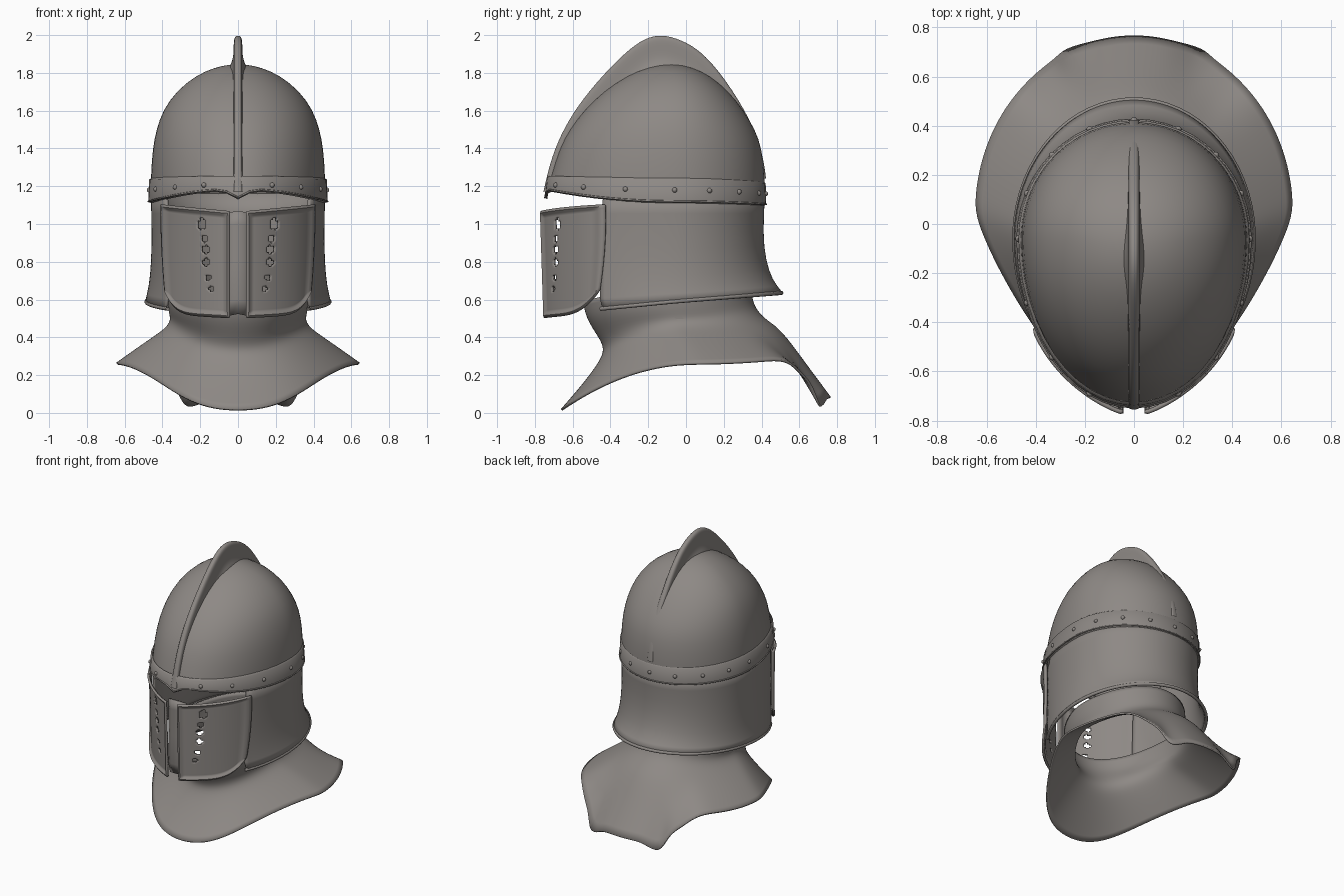
import bpy, bmesh, math
from mathutils import Vector

cube = bpy.data.objects.get("Cube")
if cube:
    bpy.data.objects.remove(cube)

steel = bpy.data.materials.new("worn grey steel")
steel.use_nodes = True
STEEL = (0.27, 0.25, 0.235, 1)
steel.diffuse_color = STEEL
bsdf = steel.node_tree.nodes["Principled BSDF"]
bsdf.inputs["Base Color"].default_value = STEEL
bsdf.inputs["Roughness"].default_value = 0.6


def finish(name, verts, faces, subdiv=0, thick=0.0, mirror=False):
    mesh = bpy.data.meshes.new(name)
    mesh.from_pydata(verts, [], faces)
    bm = bmesh.new()
    bm.from_mesh(mesh)
    loose = [v for v in bm.verts if not v.link_faces]
    bmesh.ops.delete(bm, geom=loose, context='VERTS')
    bmesh.ops.recalc_face_normals(bm, faces=bm.faces)
    bm.to_mesh(mesh)
    bm.free()
    ob = bpy.data.objects.new(name, mesh)
    bpy.context.collection.objects.link(ob)
    mesh.materials.append(steel)
    if mirror:
        ob.modifiers.new("Mirror", 'MIRROR')
    if subdiv:
        m = ob.modifiers.new("Subdivision", 'SUBSURF')
        m.levels = m.render_levels = subdiv
    if thick:
        m = ob.modifiers.new("Thickness", 'SOLIDIFY')
        m.thickness, m.offset = thick, 0
    bpy.ops.object.select_all(action='DESELECT')
    ob.select_set(True)
    bpy.context.view_layer.objects.active = ob
    bpy.ops.object.shade_smooth_by_angle(angle=math.radians(50))
    return ob


def ring(rx, yf, yb, zf, zs, zb, yc=-0.06, start=0, n=48, power=2, pinch=0):
    """Egg-shaped ring; front, side and back heights differ; start opens the
    front, pinch flattens the two front quarters."""
    pts = []
    for i in range(n + (start > 0)):
        t = math.radians(start + (360 - 2 * start) * i / n)
        c, s = math.cos(t), math.sin(t)
        y, z = (yf, zf) if c > 0 else (yb, zb)
        k = abs(c)
        x = rx * s * (1 - pinch * 2 * abs(s) * max(0, c))
        pts.append(Vector((x, yc + (y - yc) * k, zs + (z - zs) * k ** power)))
    return pts


def loft(name, rings, closed=True, cap=False, **kw):
    n = len(rings[0])
    verts = [p for r in rings for p in r]
    faces = []
    for a in range(len(rings) - 1):
        for i in range(n if closed else n - 1):
            j = (i + 1) % n
            faces.append((a * n + i, a * n + j, a * n + n + j, a * n + n + i))
    if cap:
        faces.append(tuple(range(len(verts) - n, len(verts))))
    return finish(name, verts, faces, **kw)


def tube(name, pts, radius, closed=True):
    """Rolled edge: a small octagon swept along a path."""
    n, rings = len(pts), []
    for i, p in enumerate(pts):
        a = pts[(i - 1) % n] if closed or i else p
        b = pts[(i + 1) % n] if closed or i < n - 1 else p
        d = (b - a).normalized()
        side = d.cross(Vector((0, 0, 1))).normalized()
        up = side.cross(d)
        rings.append([p + radius * (side * math.cos(k * math.pi / 4) + up * math.sin(k * math.pi / 4))
                      for k in range(8)])
    if closed:
        rings.append(rings[0])
    return loft(name, rings)


# Skull dome: height, half width, front y, back y
dome = [(1.14, .455, -.725, .412), (1.25, .457, -.71, .412), (1.4, .447, -.665, .397),
        (1.5, .427, -.61, .36), (1.6, .393, -.535, .3), (1.7, .322, -.43, .22),
        (1.78, .222, -.31, .125), (1.825, .12, -.2, .03), (1.84, .03, -.11, -.05)]
loft("skull_dome", [ring(rx, f, b, z + .05 * (z < 1.2), z, z, yc=-.06 - .02 * (z > 1.8))
                    for z, rx, f, b in dome], cap=True, subdiv=1, thick=.012)

# Neck guard around the sides and back, with a flared foot
guard = [ring(.455, -.735, .412, 1.16, 1.16, 1.16, start=55),
         ring(.45, -.735, .40, .95, .95, .95, start=55),
         ring(.453, -.725, .415, .78, .79, .81, start=54),
         ring(.465, -.7, .45, .64, .67, .70, start=52),
         ring(.485, -.67, .505, .53, .59, .635, start=50, power=1)]
loft("neck_guard", guard, closed=False, subdiv=1, thick=.014)
tube("neck_guard_rim", guard[-1], .011, closed=False)

# Riveted brow band, dipping to a point over the nose
band = [ring(.458, -.725, .412, 1.255, 1.245, 1.225), ring(.47, -.738, .422, 1.245, 1.235, 1.215),
        ring(.474, -.746, .424, 1.185, 1.12, 1.105), ring(.46, -.735, .412, 1.175, 1.11, 1.095)]
for r in band[2:]:
    r[0].z -= .045
    for i in (1, -1):
        r[i].z -= .012
loft("brow_band", band)
tube("brow_band_lower_rim", band[2], .005)
rivet_verts, rivet_faces = [], []
middle = ring(.47, -.741, .421, 1.21, 1.18, 1.16)
for p in middle[3:46:3]:
    bm = bmesh.new()
    bmesh.ops.create_uvsphere(bm, u_segments=10, v_segments=6, radius=.014)
    base = len(rivet_verts)
    rivet_verts += [v.co + p for v in bm.verts]
    rivet_faces += [[base + v.index for v in f.verts] for f in bm.faces]
    bm.free()
finish("brow_band_rivets", rivet_verts, rivet_faces)

# Crest: thin ridge over the dome with a flared root
path = [(-.755, 1.17), (-.738, 1.25), (-.7, 1.39), (-.625, 1.55), (-.515, 1.705), (-.36, 1.875),
        (-.24, 1.975), (-.15, 2.004), (-.06, 1.99), (.07, 1.93), (.205, 1.775), (.345, 1.55),
        (.408, 1.37), (.424, 1.24)]
sections = []
for i, (y, z) in enumerate(path):
    outer = Vector((0, y, z))
    inward = (Vector((0, -.1, 1.3)) - outer).normalized()
    depth = .05 + .14 * math.sin(math.pi * i / (len(path) - 1))
    half = [(.06, 1), (.03, .76), (.023, .5), (.023, .12), (.014, 0)]
    line = half + [(-w, d) for w, d in reversed(half)]
    sections.append([outer + inward * depth * d + Vector((w, 0, 0)) for w, d in line])
loft("crest", sections, subdiv=2)

# Pair of pierced visor plates with raised borders
NU, NV = 36, 60
holes = [(.19, 1.0, .02, .03), (.175, .92, .016, .018), (.17, .865, .022, .02), (.168, .8, .018, .02),
         (.155, .715, .013, .016), (.14, .655, .014, .016)]


def plate_point(u, v):
    x = .043 + u * (.355 - .02 * (1 - v) ** 2)
    bottom = .505 + .02 * u + .13 * u ** 7
    z = bottom + (1.065 + .035 * u - bottom) * v
    y = -.05 - .71 * math.sqrt(1 - (x / .468) ** 2) + .018 * (1 - v) + .02 * math.sin(math.pi * u)
    edge = min(u, 1 - u, 1.6 * v, 1.6 * (1 - v))
    lift = .014 * max(0, 1 - abs(edge - .025) / .05)
    normal = Vector((x / .22, (y + .05) / .5, 0)).normalized()
    return Vector((x, y, z)) + normal * lift


verts = [plate_point(i / NU, j / NV) for j in range(NV + 1) for i in range(NU + 1)]
faces = []
for j in range(NV):
    for i in range(NU):
        a = j * (NU + 1) + i
        c = (verts[a] + verts[a + NU + 2]) / 2
        if all(((c.x - x) / rx) ** 2 + ((c.z - z) / rz) ** 2 > 1 for x, z, rx, rz in holes):
            faces.append((a, a + 1, a + NU + 2, a + NU + 1))
finish("visor_plates", verts, faces, thick=.014, mirror=True)

# Nose bar behind the gap, with a ridge down the middle
bar = [[Vector((x, y + .02 * (z < .6), z - abs(x) * .2)) for x, y in
        ((-.07, -.7), (-.03, -.715), (0, -.725), (.03, -.715), (.07, -.7))]
       for z in (.525, .6, .8, 1.0, 1.07)]
loft("nose_bar", bar, closed=False, thick=.012)

# Gorget: collar tucked under the guard, waist, and a skirt with a hooked rear flap
skirt = [ring(.37, -.54, .33, .59, .66, .71, yc=-.08), ring(.368, -.525, .345, .5, .55, .6, yc=-.08),
         ring(.348, -.455, .37, .4, .495, .54, yc=-.06, pinch=.03),
         ring(.375, -.425, .425, .335, .45, .485, yc=-.04, pinch=.06),
         ring(.43, -.455, .5, .265, .41, .44, yc=-.02, pinch=.1),
         ring(.54, -.55, .63, .14, .335, .36, yc=.02, pinch=.14),
         ring(.645, -.66, .765, .015, .26, .32, yc=.05, pinch=.17)]
for k, amount in ((5, .1), (6, .24)):
    for i, p in enumerate(skirt[k]):
        c = -math.cos(2 * math.pi * i / len(skirt[k]))
        p.z -= amount * min(1, max(0, (c - .68) / .28))
        if k == 6 and .9 < c < .95:
            p.z -= .1
            p.x *= 1.15
loft("gorget", skirt, subdiv=2, thick=.012)
